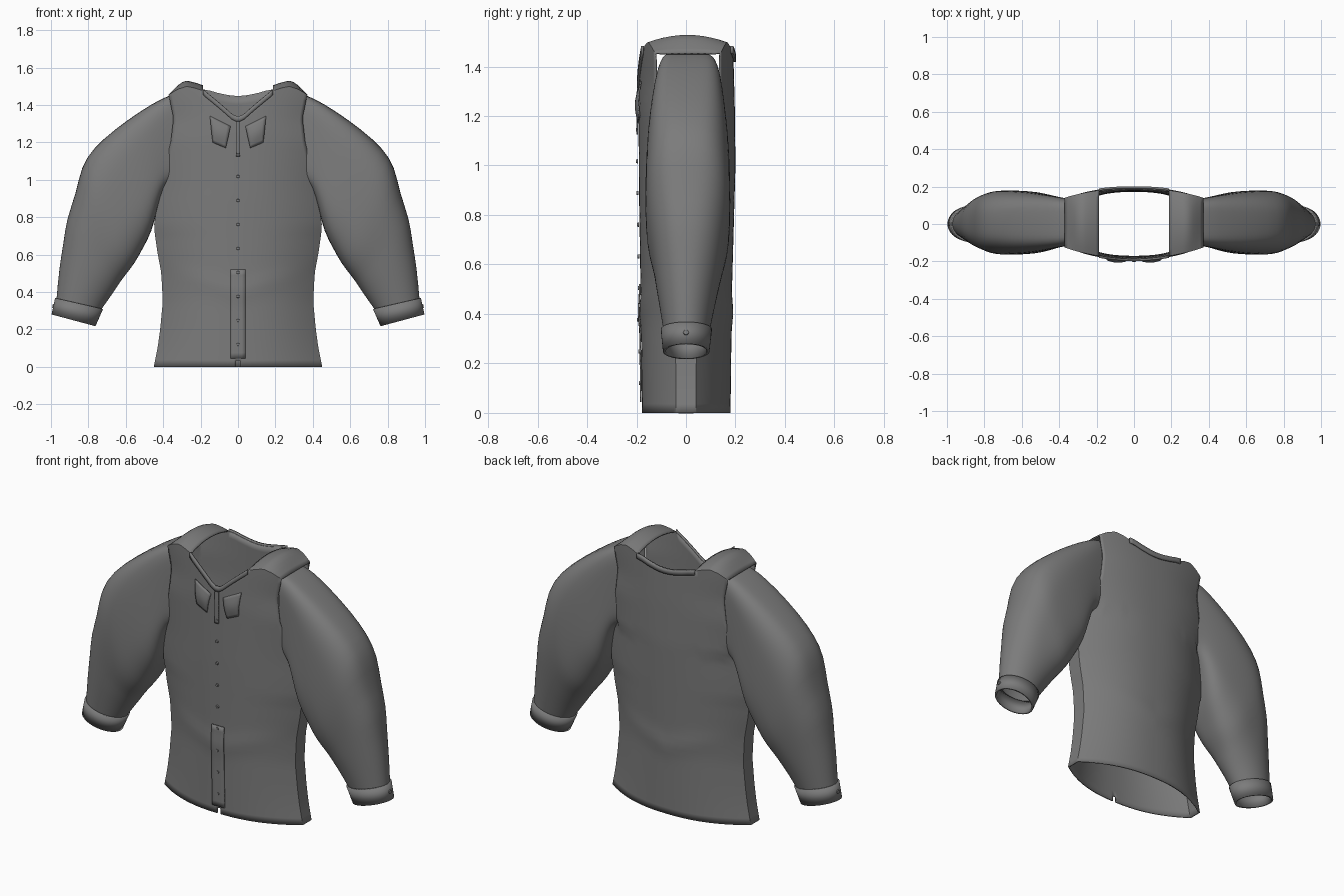
import bpy, bmesh, math
from mathutils import Vector

cube = bpy.data.objects.get("Cube")
if cube:
    bpy.data.objects.remove(cube, do_unlink=True)

cloth = bpy.data.materials.new("dark grey cloth")
cloth.use_nodes = True
GREY = (0.2, 0.2, 0.2, 1)
cloth.diffuse_color = GREY
cloth.node_tree.nodes["Principled BSDF"].inputs["Base Color"].default_value = GREY


def lerp(table, v):
    """Piecewise linear lookup in (key, value) pairs."""
    for (a, p), (b, q) in zip(table, table[1:]):
        if v <= b:
            return p + (q - p) * max(0, (v - a) / (b - a))
    return table[-1][1]


def grid(bm, f, us, vs, skip=lambda u, v: False):
    """Add a sheet of quads through the points f(u, v)."""
    rows = [[bm.verts.new(f(u, v)) for u in us] for v in vs]
    for j in range(len(vs) - 1):
        for i in range(len(us) - 1):
            if not skip(us[i], vs[j]):
                bm.faces.new((rows[j][i], rows[j][i + 1], rows[j + 1][i + 1], rows[j + 1][i]))


def finish(bm, name, thick=0.0, subdivide=0, angle=40, offset=-1):
    bmesh.ops.remove_doubles(bm, verts=bm.verts, dist=0.0005)
    bmesh.ops.recalc_face_normals(bm, faces=bm.faces)
    mesh = bpy.data.meshes.new(name)
    bm.to_mesh(mesh)
    bm.free()
    mesh.materials.append(cloth)
    ob = bpy.data.objects.new(name, mesh)
    bpy.context.collection.objects.link(ob)
    if subdivide:
        mod = ob.modifiers.new("Subdivide", "SUBSURF")
        mod.levels = mod.render_levels = subdivide
    if thick:
        mod = ob.modifiers.new("Thickness", "SOLIDIFY")
        mod.thickness, mod.offset = thick, offset
    bpy.ops.object.select_all(action="DESELECT")
    ob.select_set(True)
    bpy.context.view_layer.objects.active = ob
    bpy.ops.object.shade_smooth_by_angle(angle=math.radians(angle))
    return ob


def steps(a, b, n):
    return [a + (b - a) * i / n for i in range(n + 1)]


# Body outline by height: half width, side depth, front and back depth
WIDTH = [(0, .45), (.1, .43), (.2, .416), (.35, .402), (.5, .41), (.62, .432), (.75, .45),
         (.85, .435), (.98, .41), (1.1, .385), (1.2, .36), (1.33, .345), (1.46, .372)]
SIDE = [(0, .04), (.7, .045), (.95, .08), (1.2, .125), (1.46, .125)]
FRONT = [(0, .178), (.4, .182), (.9, .19), (1.25, .192), (1.5, .182)]
BACK = [(0, .18), (.5, .186), (1, .2), (1.25, .197), (1.5, .19)]
# Top edge by position across the body
SHOULDER = [(.5, 1.475), (.6, 1.488), (.73, 1.5), (.86, 1.485), (1, 1.455)]
FRONT_TOP = [(0, 1.33), (.08, 1.34)] + SHOULDER
BACK_TOP = [(0, 1.44), (.12, 1.443), (.28, 1.455), (.4, 1.468)] + SHOULDER


def body(u, z, depth, sign, out=0.0):
    side = lerp(SIDE, z) + (0.015 if sign > 0 and z > 1 else 0)
    y = side + (lerp(depth, z) - side) * (1 - abs(u) ** 2.3)
    # soft fold around the waist
    y += 0.006 * math.exp(-((z - .4 - .12 * abs(u)) / .05) ** 2) * (1 - u * u)
    return Vector((u * lerp(WIDTH, z), sign * (y + out), z))


def front(u, t):
    return body(u, t * lerp(FRONT_TOP, abs(u)), FRONT, -1)


def back(u, t):
    return body(u, t * lerp(BACK_TOP, abs(u)), BACK, 1)


def shoulder(u, s):
    arc = 0.03 * min(1, (1 - abs(u)) / .2) * 4 * s * (1 - s)
    return front(u, 1).lerp(back(u, 1), s) + Vector((0, 0, arc))


# Body: front, back, shoulders and narrow side strips
across = sorted([i / 20 for i in range(-20, 21) if i] + [-.025, .025])
up = steps(0, 1, 40)
bm = bmesh.new()
grid(bm, front, across, up, lambda u, t: abs(u + .025) < .001 and t < .02)
grid(bm, back, across, up)
for s in (1, -1):
    grid(bm, shoulder, [u for u in across if u * s > .49], steps(0, 1, 10))
    grid(bm, lambda k, t: front(s, t).lerp(back(s, t), k), steps(0, 1, 4), up[:28])
finish(bm, "shirt_body", thick=0.008)

# Neck band along the opening
bm = bmesh.new()
neck = [u for u in across if abs(u) < .51]
for panel, sign in ((front, -1), (back, 1)):
    grid(bm, lambda u, d: panel(u, 1) + Vector((0, sign * .004, .008 - d)), neck, [0, .015, .03])
finish(bm, "neck_band", thick=0.012, offset=0)


def front_plate(name, half, low, high, out):
    bm = bmesh.new()
    grid(bm, lambda x, z: body(x / lerp(WIDTH, z), z, FRONT, -1, out),
         steps(-half, half, 4), steps(low, high, 16))
    finish(bm, name, thick=0.006, offset=0)


# Button strips on the front
front_plate("lower_placket", .04, .045, .52, .004)
front_plate("upper_placket", .012, 1.125, 1.34, .006)


def button(name, place, direction, radius):
    bm = bmesh.new()
    turn = Vector(direction).to_track_quat("Z", "Y").to_matrix().to_4x4()
    turn.translation = place
    bmesh.ops.create_cone(bm, cap_ends=True, segments=16, radius1=radius, radius2=radius * .8,
                          depth=.008, matrix=turn)
    finish(bm, name)


for n, z in enumerate(steps(.12, 1.145, 8)):
    button(f"front_button_{n + 1}", body(0, z, FRONT, -1, .007), (0, -1, 0), .009)

# Sleeve stations: outer x, z, inner x, z, front depth, back depth, squareness
SLEEVE = [(.34, 1.458, .36, .98, .115, .135, 5), (.40, 1.44, .40, .96, .125, .145, 5),
          (.52, 1.37, .43, .85, .145, .16, 4), (.66, 1.27, .46, .72, .16, .175, 3.5),
          (.775, 1.17, .51, .63, .165, .18, 3), (.84, 1.07, .55, .555, .165, .18, 2.8),
          (.865, .93, .59, .505, .155, .175, 2.6), (.918, .79, .625, .46, .135, .155, 2.4),
          (.932, .67, .65, .42, .125, .14, 2.2), (.957, .53, .685, .37, .11, .12, 2),
          (.972, .35, .735, .3, .09, .095, 2)]
CUFF = [(.978, .368, .722, .308, .102, .105, 2), (.997, .28, .762, .217, .093, .095, 2)]


def tube(stations, mirror, segments=32):
    """Loft rounded rings between the outer and inner edges."""
    def point(i, j):
        ox, oz, ix, iz, yf, yb, power = stations[j]
        a = 2 * math.pi * i / segments
        c, s = (math.copysign(abs(f(a)) ** (2 / power), f(a)) for f in (math.cos, math.sin))
        outer, inner = Vector((ox, 0, oz)), Vector((ix, 0, iz))
        p = (outer + inner) / 2 + (outer - inner) / 2 * c
        p.y = s * (yb if s > 0 else yf)
        p.x *= mirror
        return p
    bm = bmesh.new()
    grid(bm, point, range(segments + 1), range(len(stations)))
    return bm


for side, m in (("left", 1), ("right", -1)):
    finish(tube(SLEEVE, m), f"{side}_sleeve", subdivide=1, angle=60)
    finish(tube(CUFF, m, 48), f"{side}_cuff", thick=0.012)
    button(f"{side}_cuff_button", Vector((m * .988, 0, .325)), (m, 0, .22), .012)

    # Collar point: a bulging four-cornered flap
    tl, tr = Vector((.04, 0, 1.285)), Vector((.15, 0, 1.34))
    bl, br = Vector((.065, 0, 1.17)), Vector((.135, 0, 1.2))

    def flap(u, v):
        p = bl.lerp(br, u).lerp(tl.lerp(tr, u), v)
        bulge = .003 + .012 * math.sin(math.pi * v) * (.5 + .5 * math.sin(math.pi * u))
        return body(m * p.x / lerp(WIDTH, p.z), p.z, FRONT, -1, bulge)

    bm = bmesh.new()
    grid(bm, flap, steps(0, 1, 6), steps(0, 1, 8))
    finish(bm, f"{side}_collar_point", thick=0.006, offset=0)
